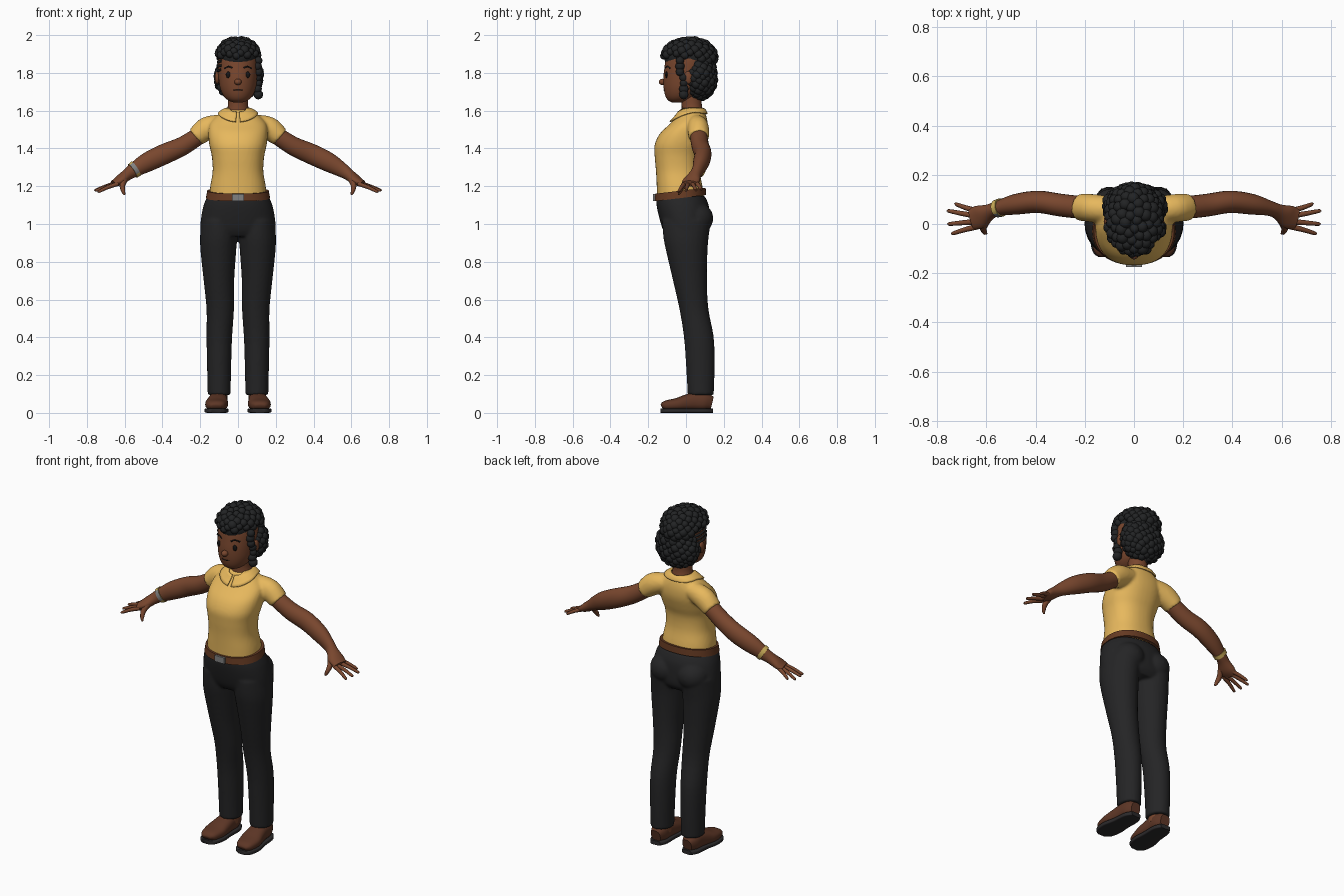
import bpy, bmesh, math, random
from mathutils import Vector, Matrix

if "Cube" in bpy.data.objects:
    bpy.data.objects.remove(bpy.data.objects["Cube"])

random.seed(4)
UP = Vector((0, 0, 1))


def material(name, r, g, b):
    m = bpy.data.materials.new(name)
    m.diffuse_color = (r, g, b, 1)
    m.use_nodes = True
    m.node_tree.nodes["Principled BSDF"].inputs["Base Color"].default_value = m.diffuse_color
    return m


SKIN = material("brown_skin", 0.19, 0.062, 0.027)
HAIR = material("black_hair", 0.016, 0.017, 0.018)
SHIRT = material("yellow_cloth", 0.80, 0.48, 0.11)
PANTS = material("charcoal_cloth", 0.018, 0.018, 0.019)
BELT = material("belt_leather", 0.13, 0.042, 0.016)
SHOE = material("shoe_leather", 0.11, 0.037, 0.019)
SOLE = material("dark_rubber", 0.025, 0.023, 0.024)
METAL = material("grey_metal", 0.22, 0.22, 0.22)
GOLD = material("gold", 0.60, 0.42, 0.10)
DARK = material("eye_black", 0.008, 0.007, 0.007)


def spline(keys, steps):
    """Catmull-Rom through tuples of numbers."""
    out = []
    for i in range(len(keys) - 1):
        p = [keys[max(0, min(len(keys) - 1, i + k))] for k in (-1, 0, 1, 2)]
        for j in range(steps):
            t = j / steps
            out.append([0.5 * (2 * b + (c - a) * t + (2 * a - 5 * b + 4 * c - d) * t * t
                               + (3 * b - a - 3 * c + d) * t ** 3) for a, b, c, d in zip(*p)])
    return out + [list(keys[-1])]


def loft(bm, keys, upright=False, n=24, power=2.0, steps=4):
    """Skin rings (x, y, z, side radius, other radius) along a path."""
    pts = spline(keys, steps)
    rings = []
    for i, (x, y, z, ra, rb) in enumerate(pts):
        if upright:
            a, b = Vector((1, 0, 0)), Vector((0, 1, 0))
        else:
            t = (Vector(pts[min(i + 1, len(pts) - 1)][:3]) - Vector(pts[max(i - 1, 0)][:3])).normalized()
            a = t.cross(UP).normalized()
            b = a.cross(t)
        ring = []
        for k in range(n):
            c, s = math.cos(2 * math.pi * k / n), math.sin(2 * math.pi * k / n)
            u = math.copysign(abs(c) ** (2 / power), c) * ra
            v = math.copysign(abs(s) ** (2 / power), s) * rb
            ring.append(bm.verts.new(Vector((x, y, z)) + a * u + b * v))
        rings.append(ring)
    for r, q in zip(rings, rings[1:]):
        for k in range(n):
            bm.faces.new((r[k], r[(k + 1) % n], q[(k + 1) % n], q[k]))
    bm.faces.new(rings[0])
    bm.faces.new(rings[-1])


def blob(bm, loc, radii, sub=3):
    bmesh.ops.create_icosphere(bm, subdivisions=sub, radius=1,
                               matrix=Matrix.Translation(loc) @ Matrix.Diagonal((*radii, 1)))


def finish(bm, name, mats, voxel=0, smooth_steps=3, angle=50):
    bmesh.ops.recalc_face_normals(bm, faces=bm.faces)
    me = bpy.data.meshes.new(name)
    bm.to_mesh(me)
    bm.free()
    ob = bpy.data.objects.new(name, me)
    bpy.context.collection.objects.link(ob)
    for m in mats:
        me.materials.append(m)
    bpy.context.view_layer.objects.active = ob
    ob.select_set(True)
    if voxel:
        r = ob.modifiers.new("blend", "REMESH")
        r.mode, r.voxel_size = "VOXEL", voxel
        s = ob.modifiers.new("relax", "SMOOTH")
        s.factor, s.iterations = 0.5, smooth_steps
        for mod in ("blend", "relax"):
            bpy.ops.object.modifier_apply(modifier=mod)
    bpy.ops.object.shade_smooth_by_angle(angle=math.radians(angle))
    ob.select_set(False)
    return ob


def part(name, mat, keys, **kw):
    bm = bmesh.new()
    loft(bm, keys, **kw)
    return finish(bm, name, [mat])


def rows(*r):
    """(z, half width, centre y, half depth) to upright rings."""
    return [(0, cy, z, rx, ry) for z, rx, cy, ry in r]


# Shirt: torso and sleeves blended
bm = bmesh.new()
loft(bm, rows((1.14, .152, -.03, .123), (1.20, .147, -.034, .121), (1.28, .134, -.043, .116),
              (1.36, .139, -.045, .121), (1.42, .152, -.035, .131), (1.48, .157, -.012, .125),
              (1.53, .15, .015, .10), (1.57, .115, .03, .078), (1.605, .068, .035, .06)),
     upright=True, n=40, power=2.3)
for s in (1, -1):
    loft(bm, [(s * .07, .055, 1.535, .05, .045), (s * .16, .064, 1.508, .057, .062),
              (s * .222, .068, 1.46, .055, .052)])
shirt = finish(bm, "shirt", [SHIRT], voxel=0.009)

# Collar: open at the front and laid on the shirt
bm = bmesh.new()
grid = []
for i in range(49):
    a = 0.1 + (2 * math.pi - 0.2) * i / 48
    front = max(0, math.cos(a))
    row = []
    for j in range(5):
        t = j / 4
        r = .058 + t * (.04 + .015 * front)
        row.append(bm.verts.new((r * math.sin(a), .035 - r * math.cos(a),
                                 1.61 - .03 * front - t * (.02 + .025 * front))))
    grid.append(row)
for r, q in zip(grid, grid[1:]):
    for j in range(4):
        bm.faces.new((r[j], r[j + 1], q[j + 1], q[j]))
collar = finish(bm, "collar", [SHIRT])
wrap = collar.modifiers.new("lay", "SHRINKWRAP")
wrap.target, wrap.wrap_mode, wrap.offset = shirt, "ABOVE_SURFACE", 0.007
thick = collar.modifiers.new("thickness", "SOLIDIFY")
thick.thickness, thick.offset = 0.008, 0

# Trousers: hips, seat and legs blended
bm = bmesh.new()
loft(bm, rows((1.15, .16, -.03, .128), (1.10, .182, -.018, .138), (1.03, .196, -.008, .133),
              (.97, .199, 0, .122), (.935, .19, 0, .10)), upright=True, n=40, power=2.2)
for s in (1, -1):
    blob(bm, (s * .088, .055, 1.03), (.09, .09, .085))
    loft(bm, [(s * x, y, z, rx, ry) for z, x, rx, y, ry in (
        (1.02, .1, .095, .003, .13), (.93, .103, .098, 0, .12), (.85, .104, .094, .005, .109),
        (.7, .101, .081, .021, .09), (.55, .094, .073, .042, .077), (.4, .099, .068, .068, .079),
        (.25, .1, .064, .076, .076), (.095, .1, .061, .078, .069))], upright=True)
finish(bm, "trousers", [PANTS], voxel=0.009)

# Belt, slanting down to the front, and its buckle
belt = part("belt", BELT, rows((1.137, .17, -.03, .137), (1.176, .163, -.03, .134)),
            upright=True, n=48, power=2.2, steps=1)
for v in belt.data.vertices:
    v.co.z += .12 * (v.co.y + .03)
bm = bmesh.new()
bmesh.ops.create_cube(bm, size=1, matrix=Matrix.Translation((0, -.168, 1.14)) @ Matrix.Diagonal((.064, .014, .036, 1)))
finish(bm, "buckle", [METAL])

# Neck and head
part("neck", SKIN, rows((1.54, .06, .035, .06), (1.60, .058, .033, .056), (1.64, .052, .03, .053),
                        (1.72, .055, .03, .055)), upright=True)
head = part("head", SKIN, rows((1.642, .02, -.045, .025), (1.655, .053, -.04, .055), (1.68, .078, -.026, .084),
                               (1.72, .095, -.014, .104), (1.77, .103, -.004, .116), (1.82, .106, .002, .117),
                               (1.88, .103, .008, .113), (1.93, .08, .01, .085), (1.955, .03, .01, .035)),
            upright=True, n=40)


def on_face(x, z):
    return head.ray_cast(Vector((x, -1, z)), Vector((0, 1, 0)))[1]


def on_temple(y, z):
    return head.ray_cast(Vector((-1, y, z)), Vector((1, 0, 0)))[1]


bm = bmesh.new()
blob(bm, (0, -.123, 1.752), (.019, .021, .017))
finish(bm, "nose", [SKIN])
for s, side in ((1, "left"), (-1, "right")):
    bm = bmesh.new()
    blob(bm, on_face(s * .051, 1.79), (.014, .007, .017))
    finish(bm, side + "_eye", [DARK])
    bm = bmesh.new()
    blob(bm, (s * .11, .012, 1.775), (.013, .024, .034))
    finish(bm, side + "_ear", [SKIN])
    part(side + "_eyebrow", DARK, [(*on_face(s * x, z), .003, .004) for x, z in
                                   ((.03, 1.826), (.05, 1.834), (.072, 1.824))], n=8)
part("mouth", DARK, [(*on_face(x, 1.709 + x * x * 3), .002, .0025) for x in (-.026, -.012, 0, .012, .026)], n=8)

# Hair: curls over a crown shell and a nape shell
bm = bmesh.new()
crown, crown_r = Vector((0, .015, 1.885)), Vector((.105, .133, .088))
nape, nape_r = Vector((.003, .072, 1.78)), Vector((.112, .075, .108))
blob(bm, crown, crown_r)
blob(bm, nape, nape_r * .98)


def curl(p):
    r = random.uniform(.02, .027)
    blob(bm, p, (r, r, r), sub=2)


COUNT = 150
for i in range(COUNT):
    h = 1 - 2 * (i + .5) / COUNT
    w, a = math.sqrt(1 - h * h), i * 2.39996
    d = Vector((w * math.cos(a), w * math.sin(a), h))
    p = crown + d * crown_r
    if h > .06 or (h > -.3 and p.y > .06):
        curl(p)
    p = nape + d * nape_r
    if p.y > (.0 if p.x > 0 else .045):
        curl(p)
# Loose lock on one side
for k in range(7):
    curl(Vector((.108 - .006 * (k % 2), -.012 - .02 * (k > 3), 1.685 + .03 * k)))
finish(bm, "curly_hair", [HAIR], angle=80)
# Braided rows on the other temple
for k in range(4):
    z = 1.81 + .023 * k
    part(f"braid_{k + 1}", HAIR, [(*on_temple(y, z + .1 * (.0 - y)), .007, .007)
                                  for y in (-.06, -.03, 0, .03, .06)], n=8)

# Arms, hands, fingers and shoes
for s, side in ((1, "left"), (-1, "right")):
    bm = bmesh.new()
    loft(bm, [(s * x, y, z, ra, rb) for x, y, z, ra, rb in (
        (.17, .066, 1.492, .045, .044), (.23, .069, 1.452, .046, .047), (.30, .077, 1.409, .046, .05),
        (.39, .09, 1.37, .045, .054), (.48, .08, 1.327, .042, .051), (.55, .064, 1.286, .031, .039),
        (.585, .05, 1.262, .032, .031), (.625, .03, 1.232, .047, .026), (.66, .02, 1.214, .043, .017))])
    # Four fingers and thumb: (base y, base z, tip)
    for by, bz, tip in ((.052, 1.218, (.722, .08, 1.185)), (.032, 1.213, (.752, .053, 1.18)),
                        (.01, 1.208, (.75, .0, 1.178)), (-.01, 1.208, (.735, -.038, 1.172))):
        mid = [(a + b) / 2 for a, b in zip((.645, by, bz), tip)]
        loft(bm, [(s * .635, by, bz + .005, .012, .012), (s * mid[0], mid[1], mid[2] + .004, .010, .010),
                  (s * tip[0], tip[1], tip[2], .0075, .0075),
                  (s * (tip[0] + .005), tip[1], tip[2] - .001, .003, .003)], n=10, steps=3)
    loft(bm, [(s * .595, .02, 1.245, .016, .018), (s * .612, -.012, 1.205, .015, .015),
              (s * .607, -.033, 1.172, .010, .011), (s * .60, -.038, 1.155, .004, .005)], n=10)
    finish(bm, side + "_arm", [SKIN])

    part(side + "_ankle", SKIN, [(s * .1, .07, .06, .045, .05), (s * .1, .075, .14, .045, .05)],
         upright=True, steps=1)
    part(side + "_shoe", SHOE, [(s * x, y, z, rx, rz) for x, y, z, rx, rz in (
        (.117, -.128, .032, .026, .012), (.117, -.11, .039, .047, .025), (.114, -.05, .045, .06, .033),
        (.109, 0, .054, .056, .042), (.106, .05, .061, .05, .048), (.104, .10, .06, .047, .047),
        (.103, .138, .052, .03, .034))], power=2.5)
    part(side + "_sole", SOLE, [(s * x, y, .012, rx, .012) for x, y, rx in (
        (.117, -.134, .026), (.117, -.112, .052), (.114, -.05, .064), (.109, .02, .055),
        (.105, .10, .051), (.103, .142, .03))], power=6)

# Wristwatch: gold band, grey at the front
watch = part("wristwatch", GOLD, [(-.54, .067, 1.293, .038, .045), (-.558, .062, 1.281, .036, .043)], steps=1)
watch.data.materials.append(METAL)
for f in watch.data.polygons:
    f.material_index = 1 if f.center.y < .04 else 0
